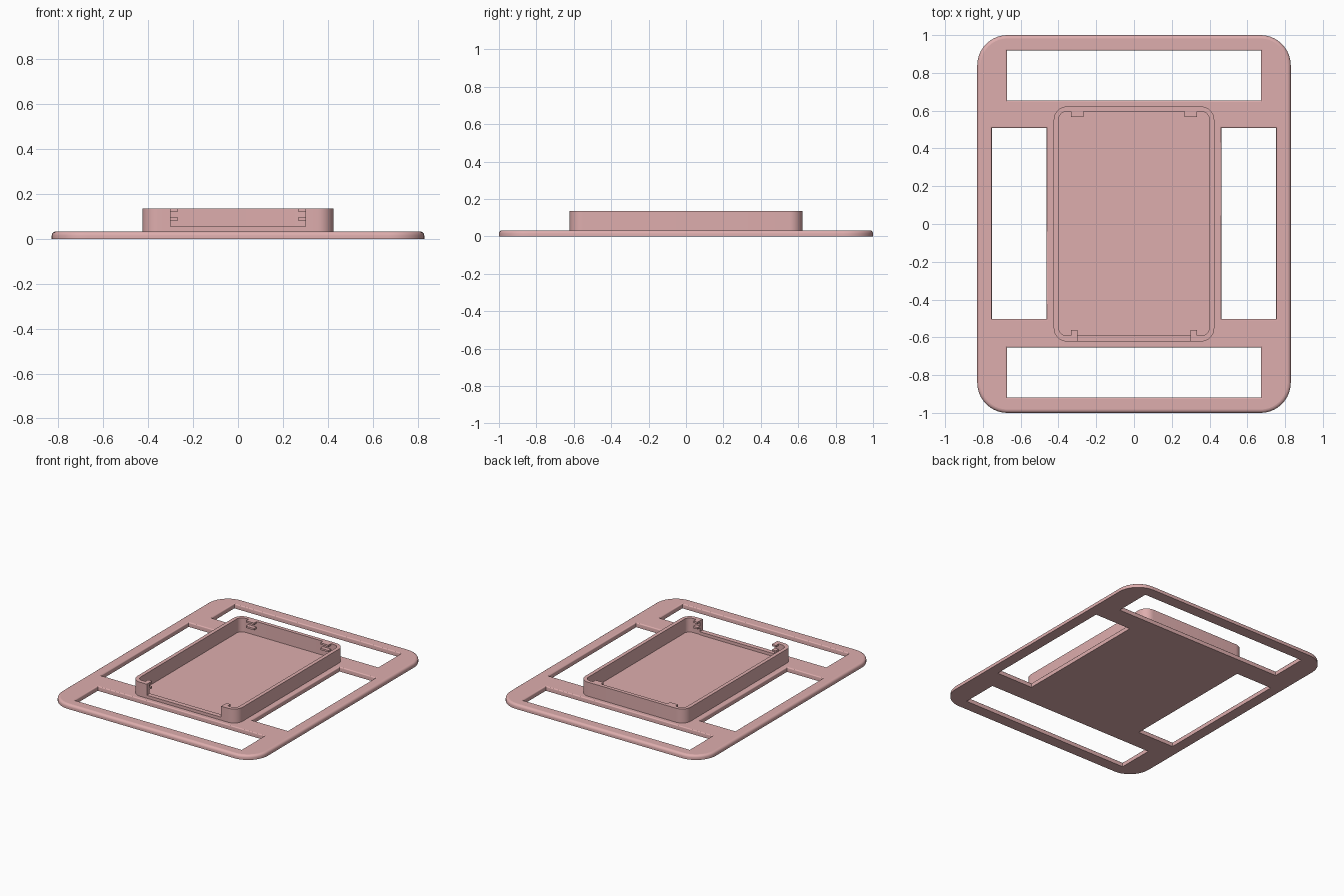
import bpy, bmesh
from math import sin, cos, pi, radians

if "Cube" in bpy.data.objects:
    bpy.data.objects.remove(bpy.data.objects["Cube"])

PLATE_T = 0.033
WALL_TOP = 0.135

pink = bpy.data.materials.new("pink_plastic")
pink.diffuse_color = (0.73, 0.42, 0.42, 1)
pink.use_nodes = True
pink.node_tree.nodes["Principled BSDF"].inputs["Base Color"].default_value = pink.diffuse_color


def rounded_rect(cx, cy, hx, hy, r, n=10):
    """Counter-clockwise outline starting at the front right corner."""
    if r <= 0:
        return [(cx + hx, cy - hy), (cx + hx, cy + hy), (cx - hx, cy + hy), (cx - hx, cy - hy)]
    pts = []
    for k, (sx, sy) in enumerate(((1, -1), (1, 1), (-1, 1), (-1, -1))):
        for i in range(n + 1):
            a = (k - 1 + i / n) * pi / 2
            pts.append((cx + sx * (hx - r) + r * cos(a), cy + sy * (hy - r) + r * sin(a)))
    return pts


def prism(name, stacks):
    """Each stack is a list of (outline, z) rings; top and bottom are capped."""
    bm = bmesh.new()
    bottom, top = [], []
    for stack in stacks:
        rings = [[bm.verts.new((x, y, z)) for x, y in pts] for pts, z in stack]
        n = len(rings[0])
        for lo, hi in zip(rings, rings[1:]):
            for i in range(n):
                j = (i + 1) % n
                bm.faces.new((lo[i], lo[j], hi[j], hi[i]))
        for ring, edges in ((rings[0], bottom), (rings[-1], top)):
            edges += [bm.edges.get((ring[i], ring[(i + 1) % n])) for i in range(n)]
    for edges in (bottom, top):
        bmesh.ops.triangle_fill(bm, use_beauty=True, use_dissolve=False,
                                edges=edges, normal=(0, 0, 1))
    bmesh.ops.recalc_face_normals(bm, faces=bm.faces)
    me = bpy.data.meshes.new(name)
    bm.to_mesh(me)
    bm.free()
    me.materials.append(pink)
    me.set_sharp_from_angle(angle=radians(30))
    for p in me.polygons:
        p.use_smooth = abs(p.normal.z) < 0.999
    ob = bpy.data.objects.new(name, me)
    bpy.context.collection.objects.link(ob)
    return ob


def filleted(cx, cy, hx, hy, r, f, side, n=4):
    """Rings with a rounded top edge; side -1 shrinks (outside), +1 grows (hole)."""
    steps = [(0, 0)] + [(f * (1 - cos(a)), PLATE_T - f + f * sin(a))
                        for a in (i * pi / 2 / n for i in range(n + 1))]
    return [(rounded_rect(cx, cy, hx + side * d, hy + side * d, r - d), z) for d, z in steps]


def box(name, x0, x1, y0, y1, z0, z1):
    pts = rounded_rect((x0 + x1) / 2, (y0 + y1) / 2, (x1 - x0) / 2, (y1 - y0) / 2, 0)
    return prism(name, [[(pts, z0), (pts, z1)]])


# Base plate with four strap slots
plate = [filleted(0, 0, 0.83, 1.0, 0.16, 0.018, -1)]
for s in (-1, 1):
    plate.append(filleted(0, s * 0.786, 0.672, 0.132, 0, 0.008, 1))
    plate.append(filleted(s * 0.608, 0.003, 0.145, 0.505, 0, 0.008, 1))
prism("base_plate", plate)

# Tray wall, open at the front
outer = rounded_rect(0, 0, 0.425, 0.622, 0.07)
inner = rounded_rect(0, 0.002, 0.398, 0.593, 0.04)
wall = ([(0.3, -0.622)] + outer + [(-0.3, -0.622), (-0.3, -0.591)]
        + inner[::-1] + [(0.3, -0.591)])
prism("tray_wall", [[(wall, 0.03), (wall, WALL_TOP)]])

# Low sill across the front opening
box("front_sill", -0.3, 0.3, -0.622, -0.587, 0.03, 0.055)

# Two levels of retaining tabs at each end of the tray
for s, side in ((-1, "left"), (1, "right")):
    for z0, z1, level in ((0.083, 0.096, "lower"), (0.122, WALL_TOP, "upper")):
        xa, xb = sorted((s * 0.267, s * 0.333))
        box(f"back_tab_{level}_{side}", xa, xb, 0.566, 0.6, z0, z1)
        xa, xb = sorted((s * 0.3, s * 0.333))
        box(f"front_tab_{level}_{side}", xa, xb, -0.6, -0.56, z0, z1)
